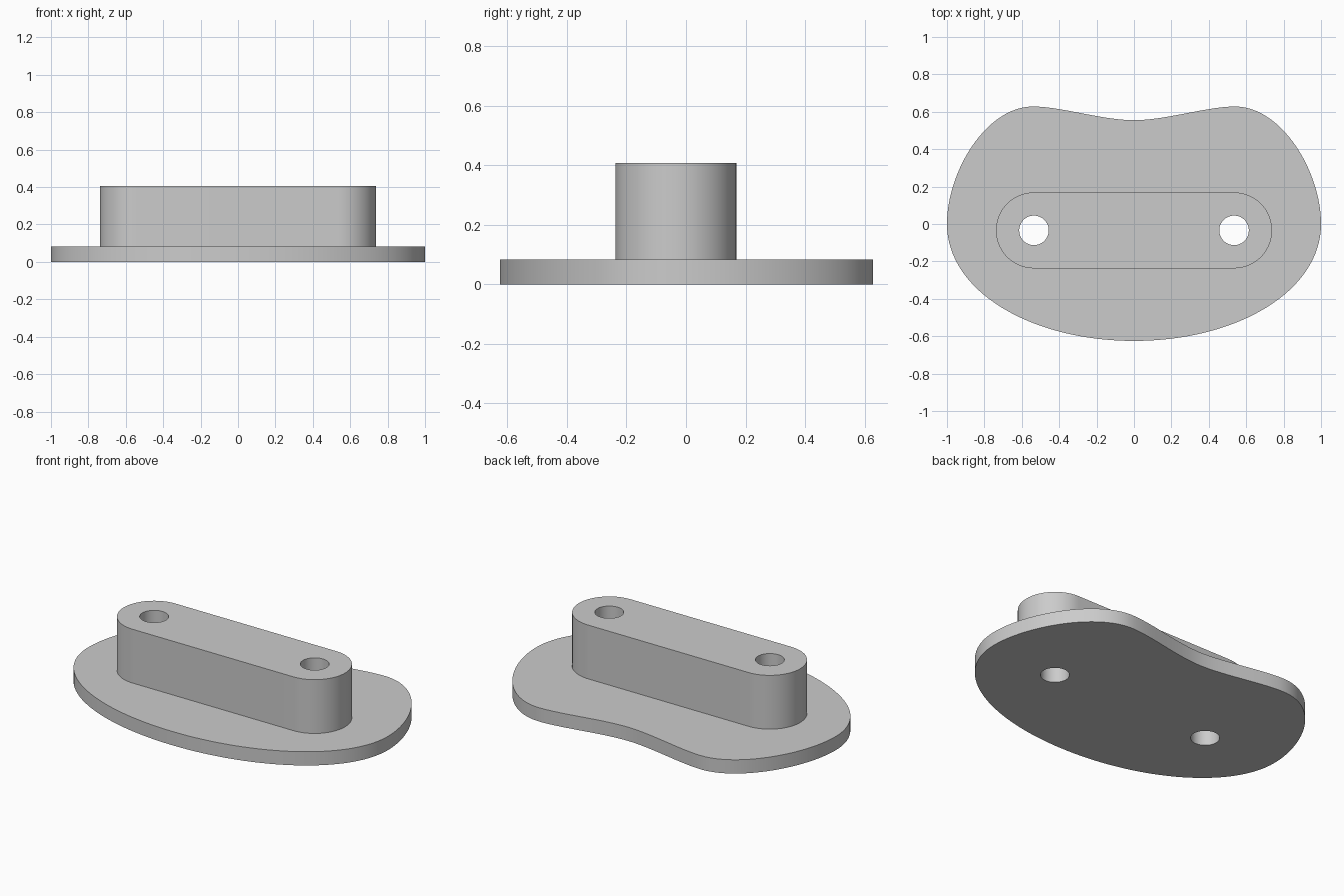
import bpy, bmesh
from math import sin, cos, pi, radians
from mathutils import Vector
from mathutils.geometry import interpolate_bezier

PLATE_TOP, BLOCK_TOP = 0.083, 0.407
HOLE_X, MID_Y = 0.535, -0.034
HOLE_R, BLOCK_R = 0.079, 0.203

cube = bpy.data.objects.get("Cube")
if cube:
    bpy.data.objects.remove(cube, do_unlink=True)

grey = bpy.data.materials.new("plain grey")
grey.use_nodes = True
grey.diffuse_color = (0.6, 0.6, 0.6, 1)
grey.node_tree.nodes["Principled BSDF"].inputs["Base Color"].default_value = (0.6, 0.6, 0.6, 1)


def arc(x, r, start, sweep, n):
    """Points on an arc around a hole centre."""
    return [Vector((x + r * cos(start + sweep * i / n), MID_Y + r * sin(start + sweep * i / n), 0))
            for i in range(n + 1)]


def extrude_outline(name, loops, z0, z1):
    """Solid from an outer loop and hole loops."""
    bm = bmesh.new()
    for loop in loops:
        verts = [bm.verts.new((p.x, p.y, z0)) for p in loop]
        for a, b in zip(verts, verts[1:] + verts[:1]):
            bm.edges.new((a, b))
    bmesh.ops.triangle_fill(bm, use_beauty=True, edges=bm.edges[:], normal=(0, 0, 1))
    grown = bmesh.ops.extrude_face_region(bm, geom=bm.faces[:], use_keep_orig=True)
    top = [v for v in grown["geom"] if isinstance(v, bmesh.types.BMVert)]
    bmesh.ops.translate(bm, verts=top, vec=(0, 0, z1 - z0))
    bmesh.ops.recalc_face_normals(bm, faces=bm.faces[:])
    mesh = bpy.data.meshes.new(name)
    bm.to_mesh(mesh)
    bm.free()
    mesh.materials.append(grey)
    obj = bpy.data.objects.new(name, mesh)
    bpy.context.collection.objects.link(obj)
    bpy.ops.object.select_all(action="DESELECT")
    obj.select_set(True)
    bpy.context.view_layer.objects.active = obj
    bpy.ops.object.shade_smooth_by_angle(angle=radians(30))
    return obj


holes = [arc(x, HOLE_R, 0, 2 * pi, 48)[:-1] for x in (-HOLE_X, HOLE_X)]

# Base plate: half the bean outline as Bezier spans, then mirrored
spans = [
    ((0, -0.625), (0.55, -0.625), (1, -0.36), (1, 0)),
    ((1, 0), (1, 0.28), (0.79, 0.628), (0.54, 0.628)),
    ((0.54, 0.628), (0.39, 0.628), (0.17, 0.555), (0, 0.555)),
]
half = []
for span in spans:
    a, ha, hb, b = (Vector((*p, 0)) for p in span)
    half += interpolate_bezier(a, ha, hb, b, 33)[:-1]
half.append(Vector((0, 0.555, 0)))
outline = half + [Vector((-p.x, p.y, 0)) for p in reversed(half[1:-1])]
extrude_outline("base_plate", [outline] + holes, 0, PLATE_TOP)

# Raised block with round ends
slot = arc(HOLE_X, BLOCK_R, -pi / 2, pi, 40) + arc(-HOLE_X, BLOCK_R, pi / 2, pi, 40)
extrude_outline("raised_block", [slot] + holes, PLATE_TOP, BLOCK_TOP)
